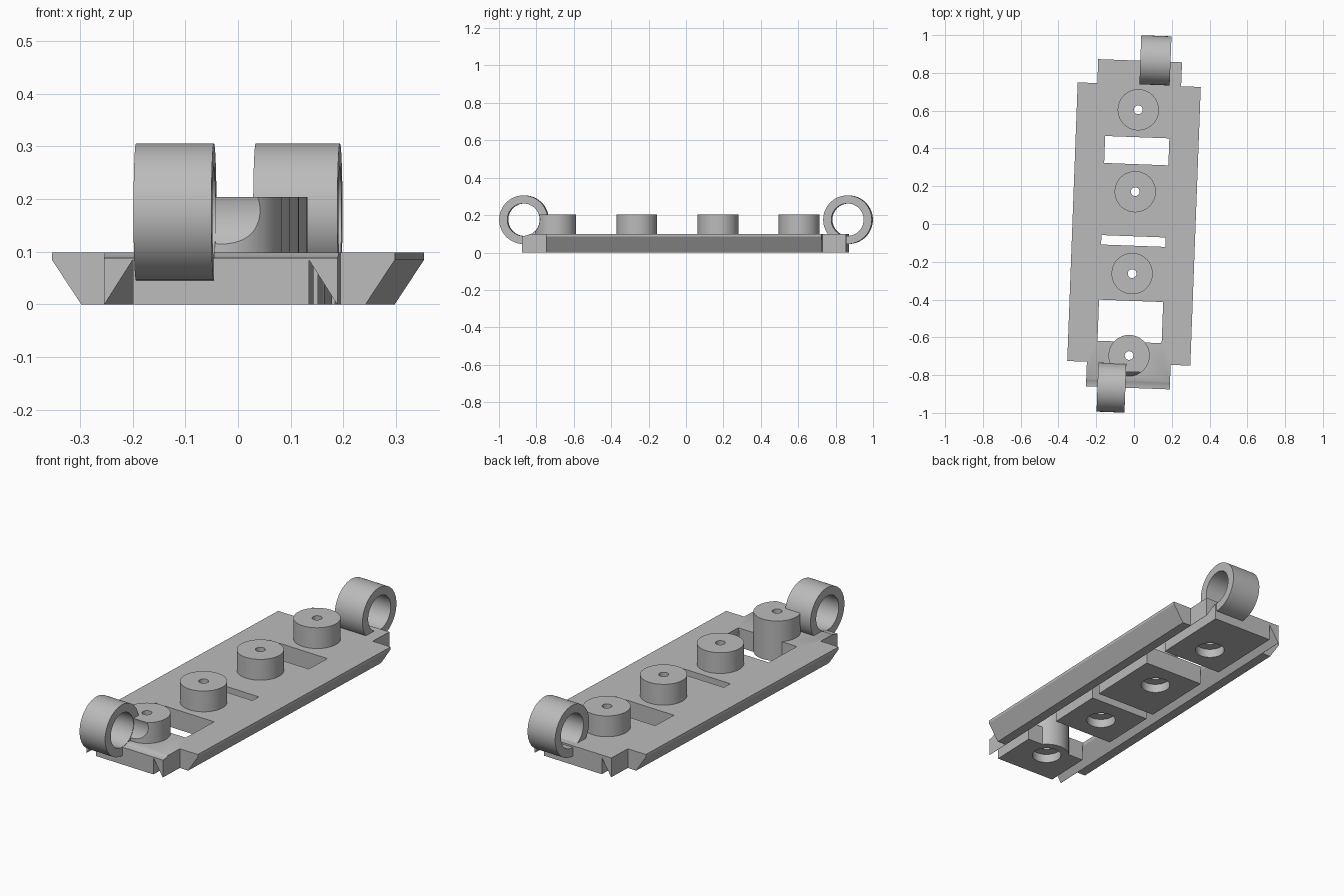
import bpy, bmesh, math
from mathutils import Matrix

if "Cube" in bpy.data.objects:
    bpy.data.objects.remove(bpy.data.objects["Cube"])

TURN = Matrix.Rotation(math.radians(-2.15), 4, 'Z')   # whole part sits slightly turned
grey = bpy.data.materials.new("plain_grey")
grey.diffuse_color = (0.5, 0.5, 0.5, 1)
grey.use_nodes = True
grey.node_tree.nodes["Principled BSDF"].inputs["Base Color"].default_value = grey.diffuse_color


def make(name, bm):
    bmesh.ops.recalc_face_normals(bm, faces=bm.faces)
    me = bpy.data.meshes.new(name)
    bm.to_mesh(me)
    bm.free()
    me.materials.append(grey)
    ob = bpy.data.objects.new(name, me)
    bpy.context.collection.objects.link(ob)
    return ob


def prism(name, pts, vec):
    """Closed prism: polygon pts swept along vec."""
    bm = bmesh.new()
    a = [bm.verts.new(p) for p in pts]
    b = [bm.verts.new([p[i] + vec[i] for i in range(3)]) for p in pts]
    n = len(pts)
    bm.faces.new(a)
    bm.faces.new(b[::-1])
    for i in range(n):
        bm.faces.new((a[i], a[(i + 1) % n], b[(i + 1) % n], b[i]))
    return make(name, bm)


def box(name, x0, x1, y0, y1, z0, z1):
    return prism(name, [(x0, y0, z0), (x1, y0, z0), (x1, y1, z0), (x0, y1, z0)], (0, 0, z1 - z0))


def lathe(name, profile, matrix, n=64):
    """Closed (radius, height) loop spun around an axis."""
    bm = bmesh.new()
    rings = []
    for i in range(n):
        t = 2 * math.pi * i / n
        rings.append([bm.verts.new((r * math.cos(t), r * math.sin(t), h)) for r, h in profile])
    m = len(profile)
    for i in range(n):
        p, q = rings[i], rings[(i + 1) % n]
        for j in range(m):
            k = (j + 1) % m
            bm.faces.new((p[j], q[j], q[k], p[k]))
    bm.transform(matrix)
    return make(name, bm)


def cylinder(name, r, depth, matrix):
    bm = bmesh.new()
    bmesh.ops.create_cone(bm, cap_ends=True, segments=64, radius1=r, radius2=r, depth=depth)
    bm.transform(matrix)
    return make(name, bm)


def cut(ob, cutters):
    for c in cutters:
        mod = ob.modifiers.new("cut", 'BOOLEAN')
        mod.operation, mod.object, mod.solver = 'DIFFERENCE', c, 'EXACT'
    dg = bpy.context.evaluated_depsgraph_get()
    me = bpy.data.meshes.new_from_object(ob.evaluated_get(dg))
    ob.modifiers.clear()
    ob.data = me


ALONG_X = Matrix.Rotation(math.pi / 2, 4, 'Y')
STUDS = (-0.697, -0.263, 0.171, 0.605)
SLOTS = ((-0.625, -0.407), (-0.115, -0.065), (0.317, 0.46))
TOP, TW, HY = 0.098, 0.222, 0.738     # plate top, end tab half width, shoulder position
FRONT, BACK = -0.868, 0.865

# body cross-section: flared rails, slanted grooves, flat centre block
half = [(0.326, TOP), (0.326, 0.085), (0.27, 0), (TW - 0.001, 0), (0.167, 0.085), (0.167, 0)]
section = half + [(-x, z) for x, z in reversed(half)]
body = prism("base_body", [(x, FRONT, z) for x, z in section], (0, BACK - FRONT, 0))

# corner notches leave narrower end tabs; slots and stud recesses open the centre block
cutters = [box("notch_cutter", min(s * TW, s), max(s * TW, s), min(e * HY, e), max(e * HY, e), -0.1, 0.3)
           for s in (-1, 1) for e in (-1, 1)]
cutters += [box("slot_cutter", -0.17, 0.17, a, b, -0.1, 0.3) for a, b in SLOTS]
for y in STUDS:
    cutters.append(cylinder("stud_seat_cutter", 0.1, 0.4, Matrix.Translation((0, y, 0.1))))
bore = cylinder("bore_cutter", 0.0905, 1.0, Matrix.Translation((0, -0.87, 0.1785)) @ ALONG_X)
cut(body, cutters + [bore])

# studs with a small through hole and a wide recess underneath
for i, y in enumerate(STUDS):
    stud = lathe("stud", [(0.109, 0), (0.109, 0.204), (0.023, 0.204), (0.023, 0.045),
                          (0.07, 0.045), (0.07, 0)], Matrix.Translation((0, y, 0)))
    if i == 0:
        cut(stud, [bore])

# hinge rings at opposite corners
for s, u, w in ((-1, -0.087, 0.074), (1, 0.081, 0.08)):
    lathe("hinge_ring", [(0.13, -w), (0.13, w), (0.0865, w), (0.0865, -w)],
          Matrix.Translation((u, s * 0.87, 0.1755)) @ ALONG_X)

for c in cutters + [bore]:
    bpy.data.objects.remove(c)

# turn everything and keep hard edges crisp
bpy.ops.object.select_all(action='DESELECT')
for ob in bpy.context.scene.objects:
    ob.data.transform(TURN)
    ob.select_set(True)
    bpy.context.view_layer.objects.active = ob
bpy.ops.object.shade_smooth_by_angle(angle=math.radians(30))
